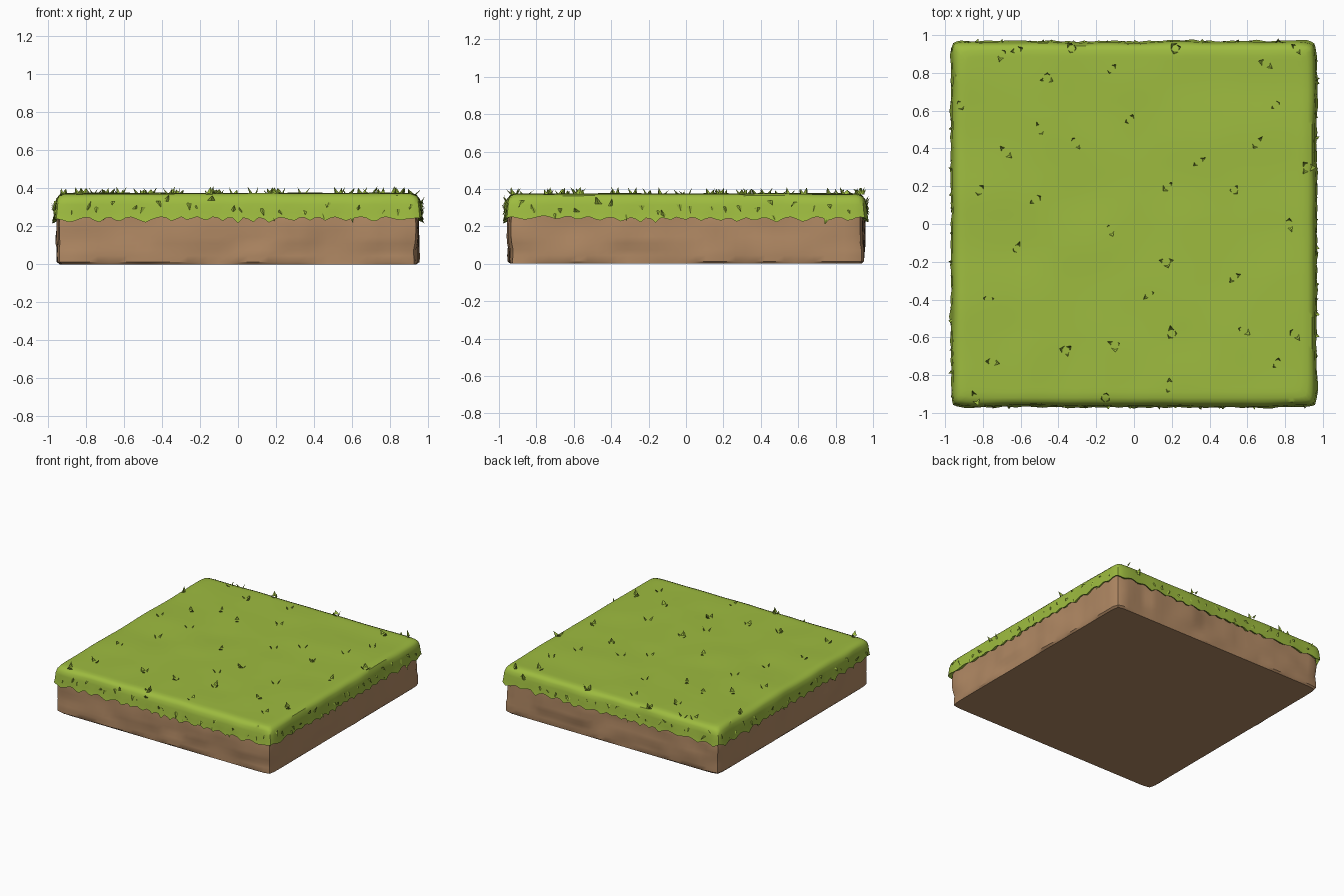
import bpy, bmesh, math, random
from mathutils import Vector, noise

if "Cube" in bpy.data.objects:
    bpy.data.objects.remove(bpy.data.objects["Cube"])

random.seed(7)


def material(name, color):
    m = bpy.data.materials.new(name)
    m.diffuse_color = (*color, 1)
    m.use_nodes = True
    m.node_tree.nodes["Principled BSDF"].inputs["Base Color"].default_value = m.diffuse_color
    return m


GRASS = material("grass green", (0.34, 0.50, 0.05))
DIRT = material("dirt brown", (0.44, 0.25, 0.127))


def finish(bm, name, mat, angle):
    mesh = bpy.data.meshes.new(name)
    bm.to_mesh(mesh)
    bm.free()
    mesh.materials.append(mat)
    ob = bpy.data.objects.new(name, mesh)
    bpy.context.collection.objects.link(ob)
    bpy.ops.object.select_all(action='DESELECT')
    ob.select_set(True)
    bpy.context.view_layer.objects.active = ob
    bpy.ops.object.shade_smooth_by_angle(angle=math.radians(angle))
    return ob


def square_shell(n, rings, place, close):
    """Flat grid whose border is extruded ring by ring; place(u, v, ring) gives each point."""
    bm = bmesh.new()
    bmesh.ops.create_grid(bm, x_segments=n, y_segments=n, size=1)
    uv = {v: (v.co.x, v.co.y) for v in bm.verts}
    for v in bm.verts:
        v.co = place(*uv[v], 0)
    edges = [e for e in bm.edges if e.is_boundary]
    for k in range(1, rings):
        # remember the old ring by position, as the extrusion copies it
        old = {tuple(v.co): uv[v] for e in edges for v in e.verts}
        geom = bmesh.ops.extrude_edge_only(bm, edges=edges)["geom"]
        edges = [g for g in geom if isinstance(g, bmesh.types.BMEdge)]
        for v in [g for g in geom if isinstance(g, bmesh.types.BMVert)]:
            uv[v] = old[tuple(v.co)]
            v.co = place(*uv[v], k)
    if close:
        bmesh.ops.contextual_create(bm, geom=edges)
    bmesh.ops.recalc_face_normals(bm, faces=bm.faces)
    return bm


# Dirt slab: uneven chunky sides and a flat bottom
DIRT_RINGS = [(0.945, 0.30), (0.952, 0.25), (0.954, 0.215), (0.953, 0.18), (0.954, 0.145),
              (0.954, 0.11), (0.953, 0.075), (0.953, 0.045), (0.951, 0.012), (0.938, 0.0)]


def dirt_point(u, v, k):
    half, z = DIRT_RINGS[k]
    if k and z > 0:
        p = Vector((u, v, z * 1.5))
        half += 0.010 * noise.noise(p * 5) - 0.002
        half += 0.007 * (noise.cell(p * 4.3 + Vector((9.1, 4.7, 2.3))) - 0.5)
    r = 1 - 0.012 * (abs(u * v) ** 30)
    return Vector((u * half * r, v * half * r, z))


finish(square_shell(36, len(DIRT_RINGS), dirt_point, True), "dirt_slab", DIRT, 32)

# Grass cap: rounded rim with a ragged hanging fringe
GRASS_RINGS = [(0.89, 0.374), (0.92, 0.372), (0.942, 0.363), (0.955, 0.345),
               (0.962, 0.315), (0.965, 0.28), (0.968, 0.25), (0.942, 0.265)]


def fringe(u, v):
    """Depth of the hanging teeth along the border."""
    s = math.atan2(v, u) * 4 / math.pi
    p = Vector((u * 3.3, v * 3.3, 0.7))
    saw = abs((s * 8.5 + 0.8 * noise.noise(p)) % 1 - 0.5) * 2
    return 0.034 * saw ** 1.5 * (0.55 + 0.9 * abs(noise.noise(p * 1.4)))


def grass_point(u, v, k):
    half, z = GRASS_RINGS[k]
    p = Vector((u, v, z))
    if k < 3:
        z += 0.006 * noise.noise(p * 3)
    else:
        half += 0.007 * noise.noise(p * 5)
    if k >= 5:
        drop = fringe(u, v)
        z -= drop * (0.4 if k == 5 else 1)
        z -= 0.012 * noise.noise(Vector((u * 2, v * 2, 3)))
        if k == 6:
            half += 0.25 * drop
    r = 1 - 0.014 * (abs(u * v) ** 25)
    return Vector((u * half * r, v * half * r, z))


finish(square_shell(72, len(GRASS_RINGS), grass_point, False), "grass_cap", GRASS, 40)


def blade(bm, base, side, tip, bulge):
    """Folded leaf: two triangles meeting along a raised middle."""
    a, b = bm.verts.new(base - side), bm.verts.new(base + side)
    m, t = bm.verts.new(base + bulge), bm.verts.new(base + tip)
    bm.faces.new((a, m, t))
    bm.faces.new((m, b, t))


# Small tufts standing on the lawn
TUFTS = [(-.5, .5), (-.68, .38), (-.31, .43), (-.46, .77), (-.12, .82), (-.7, .9), (-.33, .93),
         (.22, .93), (.7, .85), (.75, .63), (.65, .43), (.53, .18), (.18, .2), (-.02, .55),
         (-.82, .18), (-.52, .13), (-.13, -.03), (.82, 0), (.53, -.28), (.17, -.2), (.08, -.37),
         (-.62, -.13), (-.77, -.4), (-.36, -.67), (-.75, -.73), (-.1, -.64), (.2, -.58),
         (.58, -.56), (.85, -.58), (.76, -.74), (.19, -.86), (-.84, -.92), (-.15, -.92),
         (-.62, .92), (.34, .33), (-.92, .63), (.92, .3), (.86, .93)]
bm = bmesh.new()
for x, y in TUFTS:
    turn = random.uniform(0, 6.28)
    count = random.choice((2, 2, 3))
    for i in range(count):
        a = turn + i * 6.28 / count + random.uniform(-0.4, 0.4)
        out = Vector((math.cos(a), math.sin(a), 0))
        base = Vector((x, y, 0.369)) + out * 0.012
        side = Vector((-out.y, out.x, 0)) * random.uniform(0.012, 0.024)
        tip = out * random.uniform(0.012, 0.035) + Vector((0, 0, random.uniform(0.022, 0.042)))
        blade(bm, base, side, tip, out * 0.008)
finish(bm, "lawn_tufts", GRASS, 20)

# Pointed leaves sticking out of the rim on all four sides
bm = bmesh.new()
for q in range(4):
    a = q * math.pi / 2
    out = Vector((math.cos(a), math.sin(a), 0))
    along = Vector((-out.y, out.x, 0))
    for i in range(24):
        s = -0.92 + 1.84 * (i + random.random()) / 24
        base = out * 0.958 + along * s + Vector((0, 0, random.uniform(0.25, 0.34)))
        side = along * random.uniform(0.012, 0.022)
        up = random.uniform(0.02, 0.045) * random.choice((-1, -1, 1))
        tip = out * random.uniform(0.008, 0.026) + along * random.uniform(-0.02, 0.02)
        blade(bm, base, side, tip + Vector((0, 0, up)), out * 0.010)
finish(bm, "rim_leaves", GRASS, 20)
